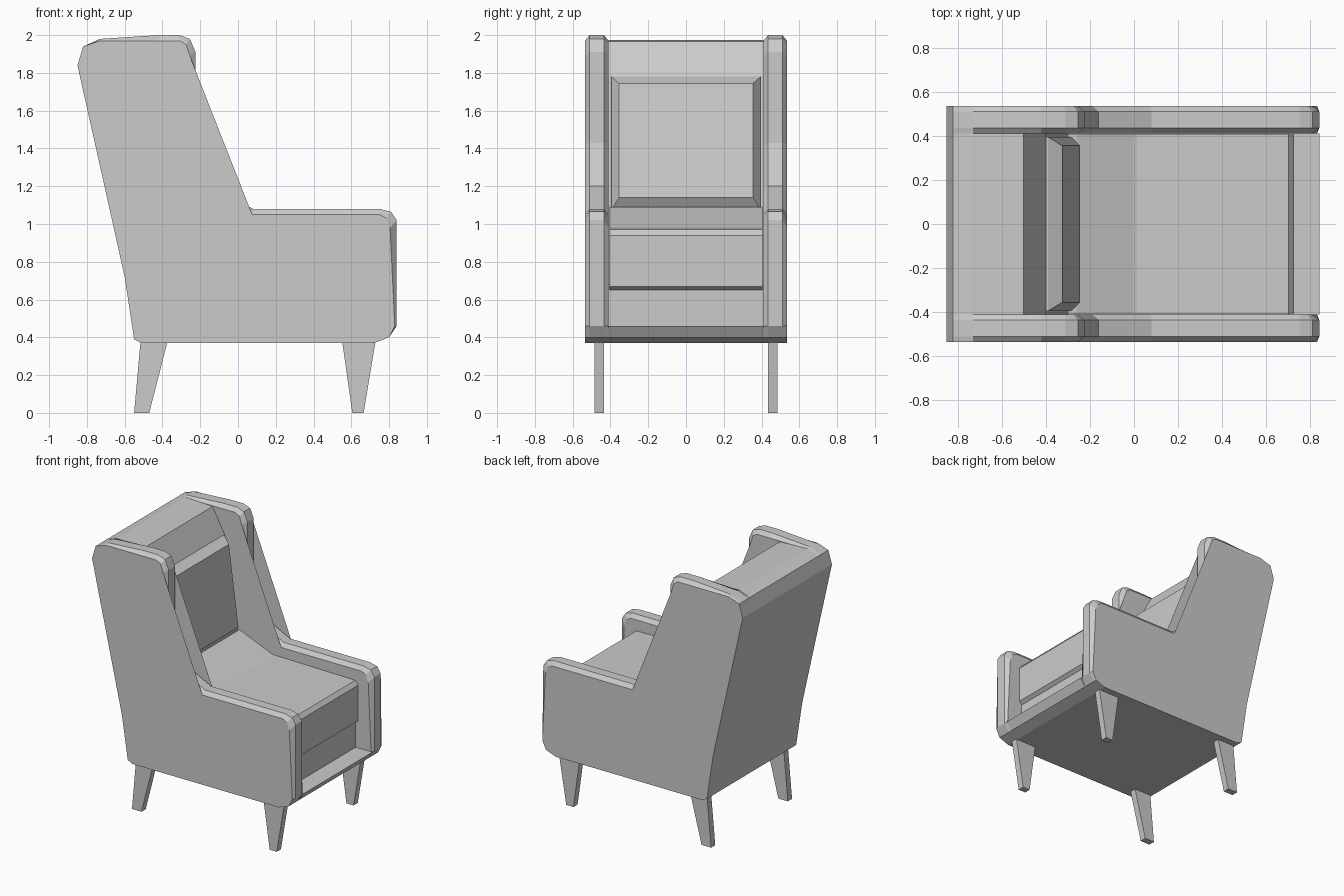
import bpy, bmesh


def loft(name, loops):
    """Skin a list of equal-length point loops and cap both ends."""
    bm = bmesh.new()
    rings = [[bm.verts.new(p) for p in loop] for loop in loops]
    n = len(rings[0])
    for a, b in zip(rings, rings[1:]):
        for i in range(n):
            j = (i + 1) % n
            bm.faces.new((a[i], a[j], b[j], b[i]))
    caps = [bm.faces.new(rings[0]), bm.faces.new(rings[-1])]
    bmesh.ops.triangulate(bm, faces=caps)
    bmesh.ops.recalc_face_normals(bm, faces=bm.faces)
    mesh = bpy.data.meshes.new(name)
    bm.to_mesh(mesh)
    bm.free()
    obj = bpy.data.objects.new(name, mesh)
    bpy.context.collection.objects.link(obj)
    return obj


def prism(name, profile, half_width):
    """Extrude an x-z profile across the chair."""
    return loft(name, [[(x, y, z) for x, z in profile]
                       for y in (-half_width, half_width)])


# Side panels: x, z of the outline, then the inset of its chamfered rim
side = [
    (-0.55, 0.39, 0, 0), (-0.51, 0.37, 0, 0), (0.72, 0.37, 0, 0),
    (0.80, 0.40, 0, 0), (0.84, 0.46, -0.01, 0), (0.84, 1.02, -0.035, -0.04),
    (0.81, 1.065, -0.025, -0.035), (0.75, 1.08, 0, -0.03),
    (0.08, 1.08, -0.005, -0.03), (-0.16, 1.20, -0.03, -0.01),
    (-0.225, 1.43, -0.03, -0.01), (-0.225, 1.91, -0.03, -0.02),
    (-0.255, 1.98, -0.02, -0.03), (-0.31, 2.0, 0, -0.03),
    (-0.42, 2.0, 0, -0.03), (-0.73, 1.98, 0, -0.01), (-0.82, 1.94, 0, 0),
    (-0.85, 1.84, 0, 0), (-0.68, 1.08, 0, 0), (-0.60, 0.72, 0, 0),
]
for label, s in (("left", -1), ("right", 1)):
    loft(label + "_arm_and_wing",
         [[(x + k * dx, s * y, z + k * dz) for x, z, dx, dz in side]
          for y, k in ((0.535, 1), (0.51, 0), (0.435, 0), (0.41, 1))])

# Central body: back, underside, front sill and recessed seat base
prism("back_and_base", [
    (-0.55, 0.39), (-0.51, 0.37), (0.72, 0.37), (0.80, 0.40), (0.84, 0.46),
    (0.70, 0.46), (0.70, 0.68), (-0.30, 0.68), (-0.30, 1.10),
    (-0.40, 1.78), (-0.50, 1.965), (-0.73, 1.975), (-0.82, 1.94),
    (-0.85, 1.84), (-0.68, 1.08), (-0.60, 0.72)], 0.41)

# Seat cushion, rising towards the back
prism("seat_cushion", [
    (-0.35, 0.65), (0.70, 0.65), (0.725, 0.67), (0.725, 0.94), (0.70, 0.97),
    (0.015, 0.98), (-0.005, 0.985), (-0.26, 1.09), (-0.35, 1.09)], 0.405)


def back_loop(x_top, z_top, x_low, z_low, w):
    return [(x_top, -w, z_top), (x_top, w, z_top),
            (x_low, w, z_low), (x_low, -w, z_low)]


# Back cushion with chamfered front
loft("back_cushion", [
    back_loop(-0.45, 1.78, -0.36, 1.06, 0.395),
    back_loop(-0.39, 1.78, -0.285, 1.075, 0.395),
    back_loop(-0.325, 1.745, -0.245, 1.14, 0.355)])

# Tapered legs: top x range, bottom x range
for label, top, low in (("front_leg", (0.55, 0.73), (0.605, 0.665)),
                        ("back_leg", (-0.515, -0.37), (-0.55, -0.47))):
    for s in (-1, 1):
        loft(label, [[(x, s * y, z) for x, y in
                      ((a, 0.435), (b, 0.435), (b, 0.485), (a, 0.485))]
                     for (a, b), z in ((low, 0), (top, 0.39))])
